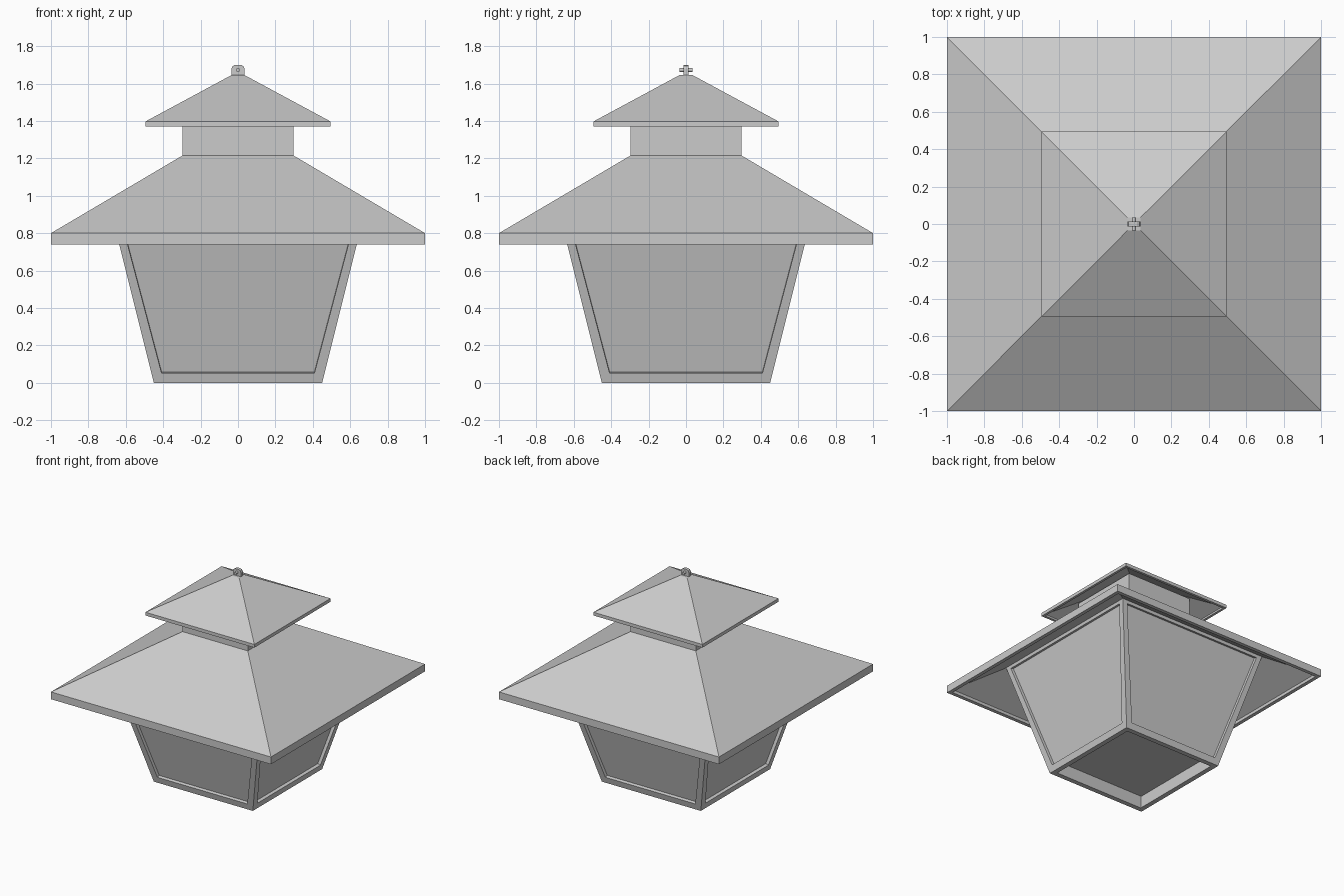
import bpy, bmesh, math
from mathutils import Matrix

if "Cube" in bpy.data.objects:
    bpy.data.objects.remove(bpy.data.objects["Cube"])


def finish(name, bm):
    bmesh.ops.recalc_face_normals(bm, faces=bm.faces)
    mesh = bpy.data.meshes.new(name)
    bm.to_mesh(mesh)
    bm.free()
    ob = bpy.data.objects.new(name, mesh)
    bpy.context.collection.objects.link(ob)
    return ob


def square_loft(rings):
    """Stack square rings given as (half width, z), capped at both ends."""
    bm = bmesh.new()
    loops = [[bm.verts.new((sx * h, sy * h, z))
              for sx, sy in ((-1, -1), (1, -1), (1, 1), (-1, 1))]
             for h, z in rings]
    for a, b in zip(loops, loops[1:]):
        for i in range(4):
            j = (i + 1) % 4
            bm.faces.new((a[i], a[j], b[j], b[i]))
    bm.faces.new(loops[0])
    bm.faces.new(loops[-1])
    bmesh.ops.recalc_face_normals(bm, faces=bm.faces)
    return bm


# Tapered lantern body: recessed floor, framed recessed panels
bm = square_loft([(0.44, 0.125), (0.41, 0.0), (0.45, 0.0), (0.688, 0.95)])
sides = [f for f in bm.faces if f.calc_area() > 0.6 and abs(f.normal.z) < 0.5]
bmesh.ops.inset_individual(bm, faces=sides, thickness=0.067)
bmesh.ops.inset_individual(bm, faces=sides, thickness=0.0005, depth=-0.025)
finish("lantern_body", bm)

# Hollow lower roof with eave lip
finish("lower_roof", square_loft([(0.29, 1.165), (0.97, 0.765), (0.97, 0.74),
                                  (1.0, 0.74), (1.0, 0.8), (0.297, 1.215)]))

# Square neck between the roofs
finish("roof_neck", square_loft([(0.297, 1.17), (0.297, 1.465)]))

# Hollow upper roof
finish("upper_roof", square_loft([(0.03, 1.61), (0.475, 1.385), (0.475, 1.37),
                                  (0.495, 1.37), (0.495, 1.397), (0.035, 1.645)]))

# Rounded hanging tab on the peak
bm = bmesh.new()
outline = [(-0.035, 1.64), (0.035, 1.64), (0.035, 1.68), (0.029, 1.693),
           (0.016, 1.70), (-0.016, 1.70), (-0.029, 1.693), (-0.035, 1.68)]
face = bm.faces.new([bm.verts.new((x, -0.013, z)) for x, z in outline])
ext = bmesh.ops.extrude_face_region(bm, geom=[face])
bmesh.ops.translate(bm, vec=(0, 0.026, 0),
                    verts=[v for v in ext["geom"] if isinstance(v, bmesh.types.BMVert)])
finish("hanging_tab", bm)

# Pin through the tab
bm = bmesh.new()
bmesh.ops.create_cone(bm, cap_ends=True, segments=12, radius1=0.011, radius2=0.011,
                      depth=0.07, matrix=Matrix.Translation((0, 0, 1.672))
                      @ Matrix.Rotation(math.pi / 2, 4, 'X'))
finish("tab_pin", bm)
